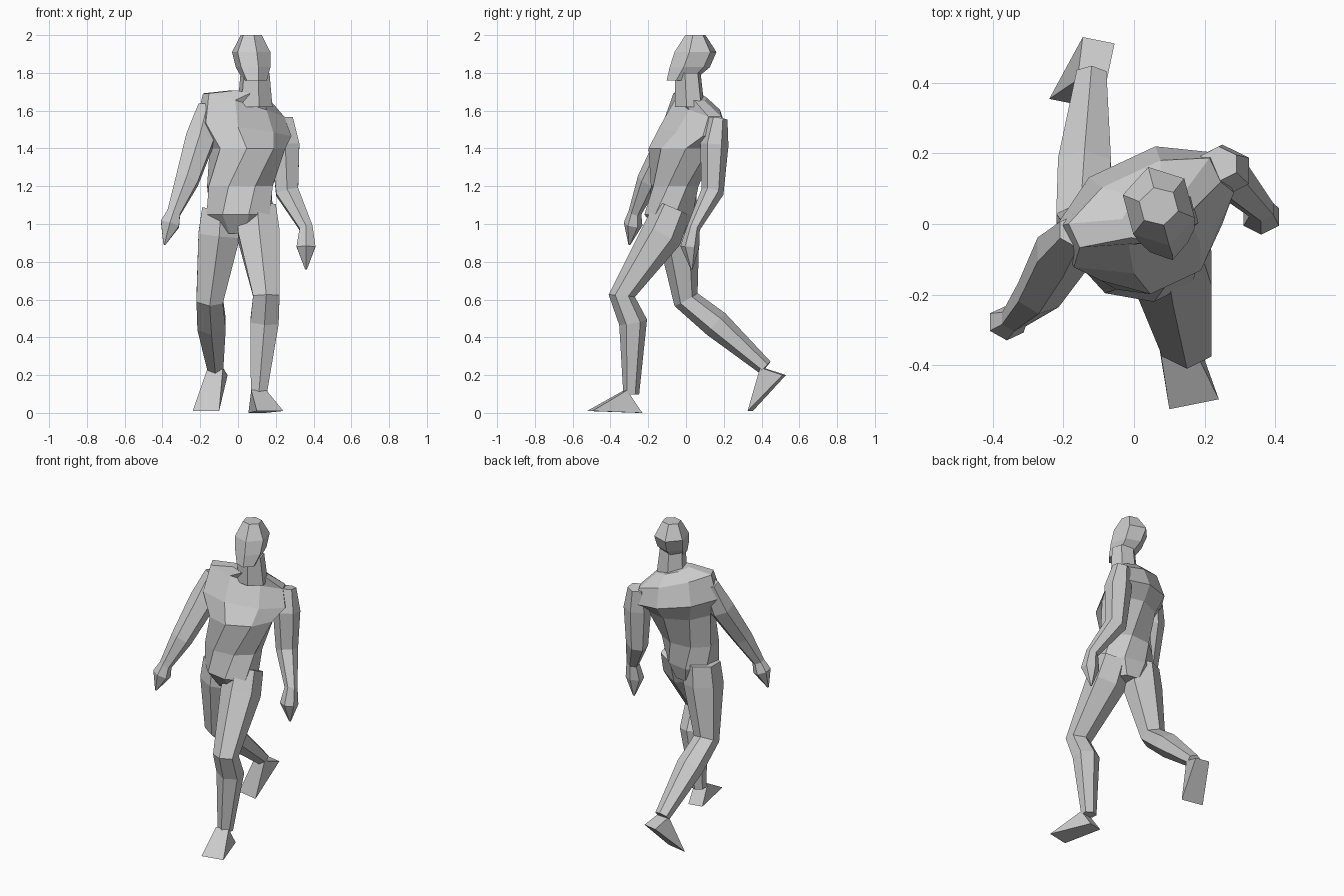
import bpy
import bmesh
from math import cos, sin, pi, radians
from mathutils import Vector

cube = bpy.data.objects.get("Cube")
if cube:
    bpy.data.objects.remove(cube, do_unlink=True)

GREY = (0.6, 0.6, 0.6, 1)
clay = bpy.data.materials.new("plain grey")
clay.use_nodes = True
clay.diffuse_color = GREY
clay.node_tree.nodes["Principled BSDF"].inputs["Base Color"].default_value = GREY


def finish(name, bm):
    bmesh.ops.recalc_face_normals(bm, faces=bm.faces)
    mesh = bpy.data.meshes.new(name)
    bm.to_mesh(mesh)
    bm.free()
    mesh.materials.append(clay)
    obj = bpy.data.objects.new(name, mesh)
    bpy.context.collection.objects.link(obj)


def ring(centre, side, depth, sides):
    """Polygon whose half extents are the side and depth vectors."""
    angles = [2 * pi * (i + 0.5) / sides for i in range(sides)]
    widest = max(abs(cos(a)) for a in angles)
    deepest = max(abs(sin(a)) for a in angles)
    return [centre + side * cos(a) / widest + depth * sin(a) / deepest for a in angles]


def skin(name, rings):
    """Join successive rings with quads and cap both ends."""
    bm = bmesh.new()
    loops = [[bm.verts.new(point) for point in points] for points in rings]
    for lower, upper in zip(loops, loops[1:]):
        for i in range(len(lower)):
            bm.faces.new((lower[i - 1], lower[i], upper[i], upper[i - 1]))
    bm.faces.new(loops[0])
    bm.faces.new(loops[-1])
    finish(name, bm)


def turned_ring(centre, width, depth, yaw, rise=0, sides=6):
    """Level ring turned about z, optionally climbing toward one side."""
    turn = radians(yaw)
    across = Vector((cos(turn), sin(turn), rise)) * width
    along = Vector((-sin(turn), cos(turn), 0)) * depth
    return ring(Vector(centre), across, along, sides)


def limb(name, joints, radii):
    """Six-sided tube through the joints, square to the path at each one."""
    path = [Vector(joint) for joint in joints]
    rings = []
    for i, (joint, radius) in enumerate(zip(path, radii)):
        before = path[max(i - 1, 0)]
        after = path[min(i + 1, len(path) - 1)]
        # Average unit directions so that bends are mitred evenly
        along = ((joint - before).normalized() + (after - joint).normalized()).normalized()
        side = Vector((1, 0, 0))
        side = (side - along * side.dot(along)).normalized()
        rings.append(ring(joint, side * radius, along.cross(side) * radius, sides=6))
    skin(name, rings)


def foot(name, splay, heel, toe, instep):
    """Wedge spanning three cross bars, broadest at the toe."""
    bm = bmesh.new()
    across = Vector((1, splay, 0))
    for bar, half in ((heel, 0.045), (toe, 0.07), (instep, 0.04)):
        for sign in (-1, 1):
            bm.verts.new(Vector(bar) + across * half * sign)
    bmesh.ops.convex_hull(bm, input=bm.verts)
    finish(name, bm)


def ramp(value, low, high):
    return min(max((value - low) / (high - low), 0), 1)


# Trunk: twists from the hips up and lifts the right shoulder
trunk = []
for centre, width, depth in [
    ((0.01, -0.06, 0.95), 0.1, 0.08),
    ((0.01, -0.08, 1.05), 0.17, 0.13),
    ((0.01, -0.06, 1.2), 0.17, 0.12),
    ((0.05, -0.02, 1.4), 0.19, 0.16),
    ((0.03, 0.04, 1.5), 0.25, 0.15),
    ((0.03, 0.06, 1.63), 0.22, 0.09),
    ((0.07, 0.03, 1.68), 0.1, 0.07),
]:
    height = centre[2]
    yaw = -10 + 35 * ramp(height, 1.05, 1.4)
    rise = -0.28 * ramp(height, 1.4, 1.6)
    trunk.append(turned_ring(centre, width, depth, yaw, rise, sides=8))
skin("torso", trunk)

# Neck and head, looking slightly to the left
GAZE = 15
skin("neck", [
    turned_ring((0.09, 0.02, 1.62), 0.085, 0.08, GAZE),
    turned_ring((0.09, 0.01, 1.8), 0.07, 0.07, GAZE),
])
skin("head", [
    turned_ring((0.09, -0.03, 1.76), 0.055, 0.075, GAZE),
    turned_ring((0.08, 0.02, 1.83), 0.08, 0.11, GAZE),
    turned_ring((0.07, 0.05, 1.91), 0.09, 0.115, GAZE),
    turned_ring((0.07, 0.05, 2), 0.05, 0.055, GAZE),
])

# Arms from shoulder through elbow and wrist to a pointed hand
ARM = (0.05, 0.075, 0.06, 0.035, 0.05, 0.005)
limb("right_arm", [
    (-0.16, -0.02, 1.62), (-0.2, -0.08, 1.45), (-0.27, -0.2, 1.23),
    (-0.34, -0.27, 1.06), (-0.36, -0.28, 1), (-0.39, -0.3, 0.89),
], ARM)
limb("left_arm", [
    (0.24, 0.17, 1.56), (0.25, 0.15, 1.42), (0.26, 0.14, 1.17),
    (0.36, 0.04, 0.98), (0.36, 0.02, 0.88), (0.36, 0.03, 0.76),
], ARM)

# Legs through hip, knee, calf and ankle: left planted, right pushing off
LEG = (0.1, 0.11, 0.07, 0.075, 0.042)
limb("left_leg", [
    (0.1, -0.07, 1.08), (0.11, -0.13, 0.94), (0.15, -0.34, 0.62),
    (0.14, -0.28, 0.48), (0.11, -0.29, 0.1),
], LEG)
limb("right_leg", [
    (-0.09, -0.04, 1.08), (-0.1, -0.04, 0.94), (-0.15, 0, 0.6),
    (-0.14, 0.16, 0.47), (-0.12, 0.42, 0.24),
], LEG)

# Feet
foot("left_foot", 0.2, heel=(0.1, -0.24, 0), toe=(0.17, -0.51, 0.01), instep=(0.11, -0.32, 0.12))
foot("right_foot", -0.2, heel=(-0.1, 0.52, 0.2), toe=(-0.17, 0.34, 0.01), instep=(-0.12, 0.4, 0.24))
